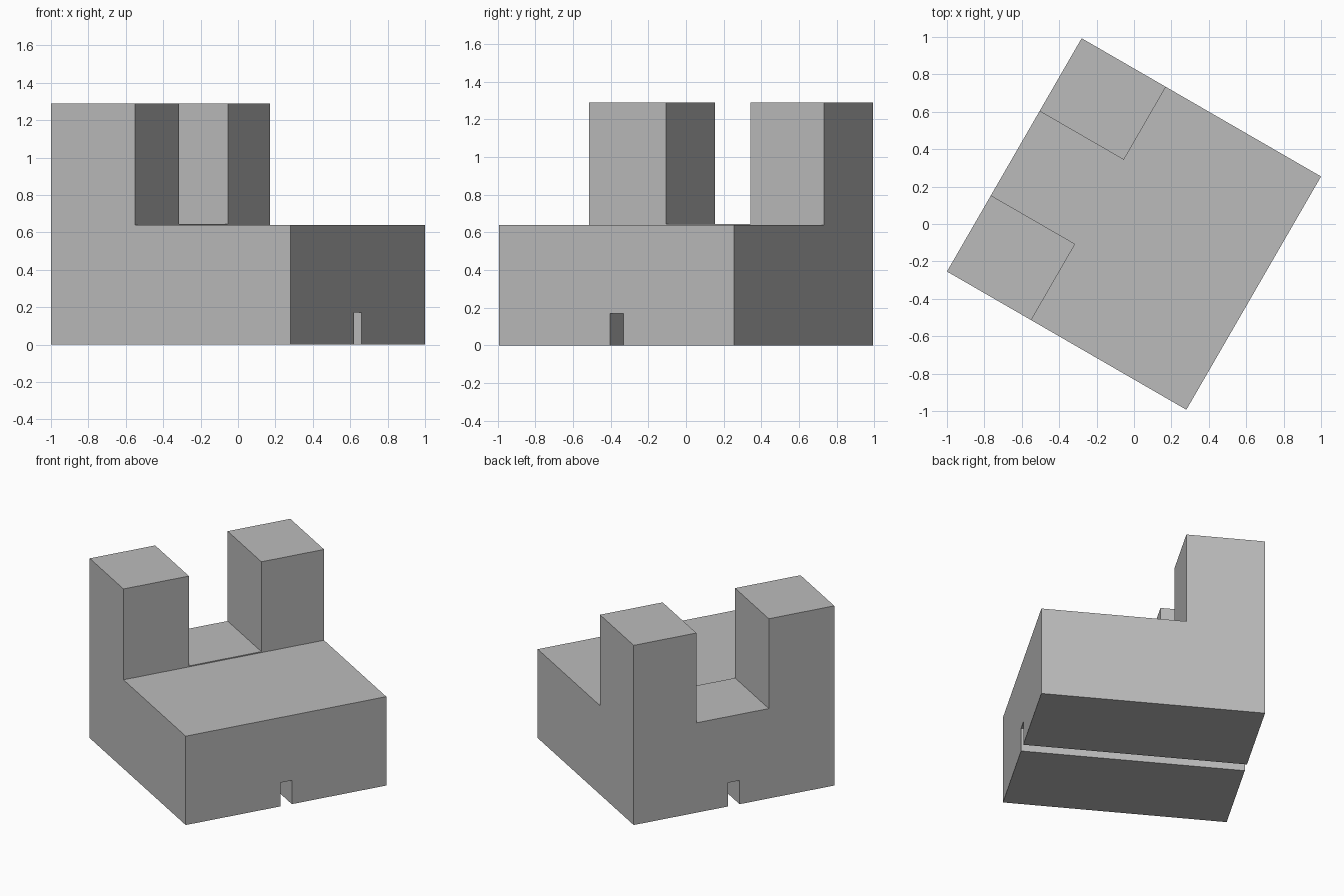
import bpy, bmesh, math
from mathutils import Matrix

if "Cube" in bpy.data.objects:
    bpy.data.objects.remove(bpy.data.objects["Cube"])

LENGTH, WIDTH, HEIGHT = 1.478, 1.44, 1.29
BASE_TOP, TOWER_DEPTH = 0.638, 0.52

grey = bpy.data.materials.new("plain grey")
grey.use_nodes = True
colour = (0.5, 0.5, 0.5, 1)
grey.diffuse_color = colour
grey.node_tree.nodes["Principled BSDF"].inputs["Base Color"].default_value = colour

# The whole block is turned in plan and centred on the origin
turn = Matrix.Rotation(math.radians(-30), 4, "Z") @ Matrix.Translation((-LENGTH / 2, -WIDTH / 2, 0))


def extrude(name, profile, start, end):
    """Sweep a length-height profile across the width."""
    bm = bmesh.new()
    face = bm.faces.new([bm.verts.new((x, start, z)) for x, z in profile])
    swept = bmesh.ops.extrude_face_region(bm, geom=[face])
    moved = [v for v in swept["geom"] if isinstance(v, bmesh.types.BMVert)]
    bmesh.ops.translate(bm, verts=moved, vec=(0, end - start, 0))
    bmesh.ops.recalc_face_normals(bm, faces=bm.faces)
    bm.transform(turn)
    mesh = bpy.data.meshes.new(name)
    bm.to_mesh(mesh)
    bm.free()
    mesh.materials.append(grey)
    obj = bpy.data.objects.new(name, mesh)
    bpy.context.collection.objects.link(obj)
    return obj


def rectangle(x0, x1, z0, z1):
    return [(x0, z0), (x1, z0), (x1, z1), (x0, z1)]


# Stepped block: low base with a tall wall along one side
block = extrude("stepped_block", [
    (0, 0), (LENGTH, 0), (LENGTH, BASE_TOP), (TOWER_DEPTH, BASE_TOP),
    (TOWER_DEPTH, HEIGHT), (0, HEIGHT)], 0, WIDTH)

# Gap that splits the wall into two towers, and slot along the underside
cutters = [
    extrude("tower_gap_cutter", rectangle(-0.1, TOWER_DEPTH + 0.1, BASE_TOP + 0.007, HEIGHT + 0.1), 0.47, 0.99),
    extrude("underside_slot_cutter", rectangle(-0.1, LENGTH + 0.1, -0.1, 0.17), 0.68, 0.762),
]
bpy.context.view_layer.objects.active = block
for cutter in cutters:
    cutter.hide_render = True
    cut = block.modifiers.new(cutter.name, "BOOLEAN")
    cut.operation = "DIFFERENCE"
    cut.solver = "EXACT"
    cut.object = cutter
    bpy.ops.object.modifier_apply(modifier=cut.name)
    bpy.data.objects.remove(cutter)
